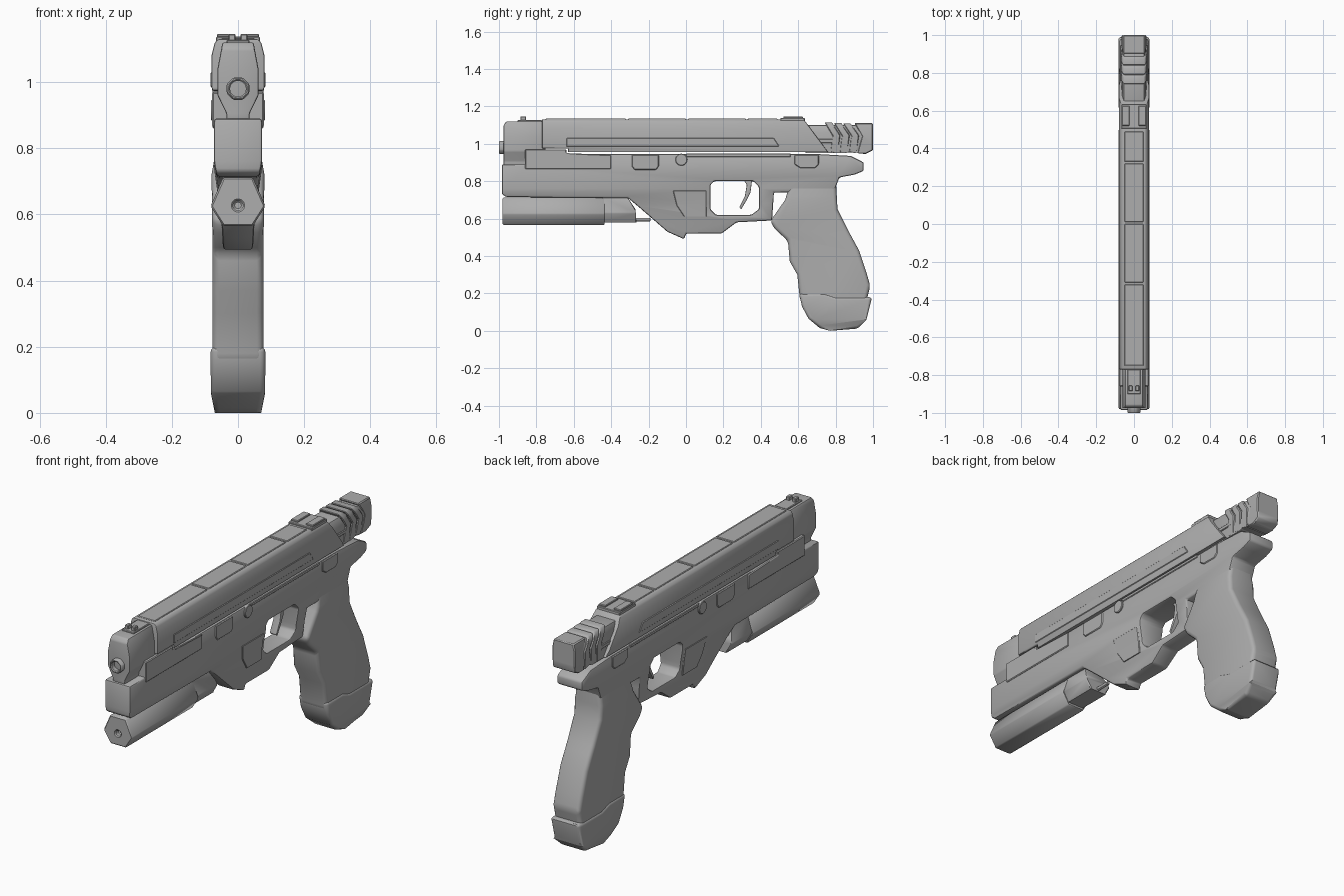
import bpy, bmesh, math
from mathutils import Vector, Matrix

if "Cube" in bpy.data.objects:
    bpy.data.objects.remove(bpy.data.objects["Cube"])

grey = bpy.data.materials.new("gunmetal_grey")
grey.use_nodes = True
COLOUR = (0.42, 0.42, 0.42, 1)
grey.diffuse_color = COLOUR
grey.node_tree.nodes["Principled BSDF"].inputs["Base Color"].default_value = COLOUR


def finish(name, bm, bevel=0.0, segments=2, cutters=()):
    """Make the object, cut it, round its edges and shade it."""
    bmesh.ops.recalc_face_normals(bm, faces=bm.faces)
    mesh = bpy.data.meshes.new(name)
    bm.to_mesh(mesh)
    bm.free()
    mesh.materials.append(grey)
    ob = bpy.data.objects.new(name, mesh)
    bpy.context.collection.objects.link(ob)
    bpy.ops.object.select_all(action="DESELECT")
    ob.select_set(True)
    bpy.context.view_layer.objects.active = ob
    for cutter in cutters:
        mod = ob.modifiers.new("cut", "BOOLEAN")
        mod.operation, mod.solver, mod.object = "DIFFERENCE", "EXACT", cutter
        bpy.ops.object.modifier_apply(modifier=mod.name)
        bpy.data.objects.remove(cutter)
    if bevel:
        mod = ob.modifiers.new("round", "BEVEL")
        mod.width, mod.segments, mod.limit_method = bevel, segments, "ANGLE"
        mod.angle_limit = math.radians(25)
        bpy.ops.object.modifier_apply(modifier=mod.name)
    bpy.ops.object.shade_smooth_by_angle(angle=math.radians(35))
    return ob


def width_at(z, widths):
    if z <= widths[0][0]:
        return widths[0][1]
    for (z0, w0), (z1, w1) in zip(widths, widths[1:]):
        if z <= z1:
            return w0 + (w1 - w0) * (z - z0) / (z1 - z0)
    return widths[-1][1]


def slab(name, profile, widths, bevel=0.008, segments=2, cutters=()):
    """Side profile (y, z) extruded across x; half width may vary with height."""
    if not isinstance(widths, list):
        widths = [(0, widths)]
    bm = bmesh.new()
    face = bm.faces.new([bm.verts.new((-1, y, z)) for y, z in profile])
    out = bmesh.ops.extrude_face_region(bm, geom=[face])
    bmesh.ops.translate(bm, vec=(2, 0, 0),
                        verts=[v for v in out["geom"] if isinstance(v, bmesh.types.BMVert)])
    for z, _ in widths:
        bmesh.ops.bisect_plane(bm, geom=bm.verts[:] + bm.edges[:] + bm.faces[:],
                               plane_co=(0, 0, z), plane_no=(0, 0, 1))
    for v in bm.verts:
        v.co.x *= width_at(v.co.z, widths)
    return finish(name, bm, bevel, segments, cutters)


def box(name, low, high, bevel=0.003):
    low, high = Vector(low), Vector(high)
    bm = bmesh.new()
    bmesh.ops.create_cube(bm, size=1, matrix=Matrix.LocRotScale(
        (low + high) / 2, None, high - low))
    return finish(name, bm, bevel, 1)


def rod(name, centre, radius, length, axis="Y", sides=24, bevel=0.003):
    turn = Matrix.Rotation(math.pi / 2, 4, "X" if axis == "Y" else "Y")
    bm = bmesh.new()
    bmesh.ops.create_cone(bm, cap_ends=True, segments=sides, radius1=radius, radius2=radius,
                          depth=length, matrix=Matrix.Translation(centre) @ turn)
    return finish(name, bm, bevel, 1)


# Frame with trigger opening
opening = slab("trigger_opening", [(.13, .65), (.16, .62), (.35, .62), (.39, .65), (.39, .77),
                                   (.36, .8), (.15, .8), (.13, .78)], .3, 0)
slab("frame", [(-.985, .73), (-.985, .89), (-.85, .89), (-.85, .945), (.7, .945), (.88, .935),
               (.95, .9), (.95, .855), (.9, .835), (.82, .82), (.79, .74), (.47, .74),
               (.46, .59), (.27, .58), (.19, .52), (.0, .52), (-.01, .49), (-.1, .53),
               (-.25, .66), (-.31, .71), (-.96, .715)],
     [(.49, .045), (.58, .05), (.68, .06), (.76, .073), (.95, .073)], .009, 2, [opening])

# Frame side plates
slab("front_plate", [(-.86, .865), (-.86, .97), (-.64, .97), (-.64, .95), (-.4, .94),
                     (-.4, .865)], .078, .004, 1)
slab("middle_plate", [(-.29, .88), (-.29, .94), (-.145, .94), (-.145, .88), (-.16, .86),
                      (-.275, .86)], .077, .004, 1)
slab("rear_plate", [(.58, .89), (.58, .94), (.71, .94), (.71, .89), (.69, .87), (.61, .87)],
     .077, .004, 1)
slab("guard_panel", [(-.07, .75), (.11, .75), (.11, .61), (-.01, .61), (-.05, .67)],
     [(.61, .058), (.68, .064), (.75, .074)], .003, 1)
box("slide_rail", (-.077, .0, .93), (.077, .56, .947))
rod("frame_pin", (0, -.025, .915), .032, .162, "X")

# Slide with stepped front and sloped rear
slab("slide", [(-.77, .975), (-.77, 1.13), (.63, 1.13), (.76, .955), (-.63, .955), (-.63, .975)],
     [(.955, .074), (.985, .08), (1.08, .08), (1.118, .071), (1.13, .06)], .005)
for i, (start, end) in enumerate([(-.75, -.32), (-.31, 0), (.01, .32), (.33, .49)]):
    box(f"slide_top_panel_{i + 1}", (-.05, start, 1.12), (.05, end, 1.134))
slab("slide_side_rib", [(-.64, .985), (-.64, 1.03), (.47, 1.03), (.5, .985)], .083, .003, 1)

# Barrel housing and muzzle
slab("barrel_housing", [(-.975, .88), (-.975, 1.1), (-.96, 1.12), (-.75, 1.12), (-.75, .88)],
     [(.905, .035), (.96, .062), (1.04, .062), (1.12, .047)], .006)
bore = rod("bore", (0, -1, .98), .024, .14, bevel=0)
bm = bmesh.new()
bmesh.ops.create_cone(bm, cap_ends=True, segments=8, radius1=.037, radius2=.037, depth=.1,
                      matrix=Matrix.Translation((0, -.95, .98)) @ Matrix.Rotation(math.pi / 2, 4, "X")
                      @ Matrix.Rotation(math.pi / 8, 4, "Z"))
finish("muzzle", bm, .004, 1, [bore])

# Under-barrel light with a hexagonal body
hexagon = [(.565, .045), (.625, .083), (.712, .045)]
lens_hole = rod("lens_hole", (0, -.98, .627), .015, .06, bevel=0)
slab("light_body", [(-.98, .565), (-.98, .712), (-.435, .712), (-.435, .565)],
     hexagon, .005, 1, [lens_hole])
slab("light_tail", [(-.45, .58), (-.45, .725), (-.31, .71), (-.27, .65), (-.265, .58)],
     [(.58, .045), (.63, .074), (.71, .045)], .005, 1)
rod("light_switch", (0, -.24, .595), .01, .1, sides=12)

# Trigger
slab("trigger", [(.3, .82), (.355, .82), (.345, .74), (.325, .7), (.295, .65), (.285, .66),
                 (.315, .72), (.325, .78)], .02, .004)

# Grip and its base cap
slab("grip", [(.57, .83), (.53, .7), (.45, .585), (.475, .545), (.545, .48), (.555, .37),
              (.595, .3), (.61, .16), (.67, .1), (.95, .1), (.985, .24), (.965, .31),
              (.925, .43), (.865, .54), (.81, .65), (.8, .83)],
     [(.1, .078), (.5, .077), (.72, .08), (.8, .066)], .028, 3)
slab("grip_cap", [(.605, .2), (.62, .13), (.655, .065), (.715, .015), (.77, 0), (.92, .012),
                  (.965, .06), (.995, .18), (.8, .18), (.74, .2)],
     [(0, .07), (.06, .082), (.2, .083)], .016, 3)

# Rear block with chevron serrations
slab("rear_core", [(.64, .95), (.64, 1.1), (.95, 1.1), (.95, .97), (.85, .95)],
     [(.95, .06), (1.06, .064), (1.1, .054)], .005)
for i in range(3):
    y, top = .79 + i * .05, 1.115 - i * .003
    slab(f"chevron_{i + 1}", [(y - .05, top), (y - .01, top), (y + .035, 1.045), (y + .02, .95),
                             (y - .02, .955), (y - .005, 1.04)],
         [(.95, .06), (1.04, .07), (1.085, .068), (1.115, .056)], .004, 1)
slab("rear_cap", [(.915, .95), (.94, 1.04), (.9, 1.11), (1, 1.11), (1, .965), (.96, .945)],
     [(.95, .06), (1.0, .065), (1.07, .065), (1.11, .057)], .005, 1)
box("hammer_rail", (-.067, .68, 1.005), (.067, .8, 1.025))

# Sights
box("rear_sight_base", (-.066, .505, 1.12), (.066, .635, 1.138))
for side, word in ((-1, "right"), (1, "left")):
    box(f"rear_sight_{word}", (side * .043 - .02, .52, 1.13), (side * .043 + .02, .625, 1.146))
    box(f"front_sight_{word}", (side * .018 - .01, -.885, 1.11), (side * .018 + .01, -.855, 1.146))
box("front_sight_base", (-.035, -.9, 1.11), (.035, -.77, 1.127))
